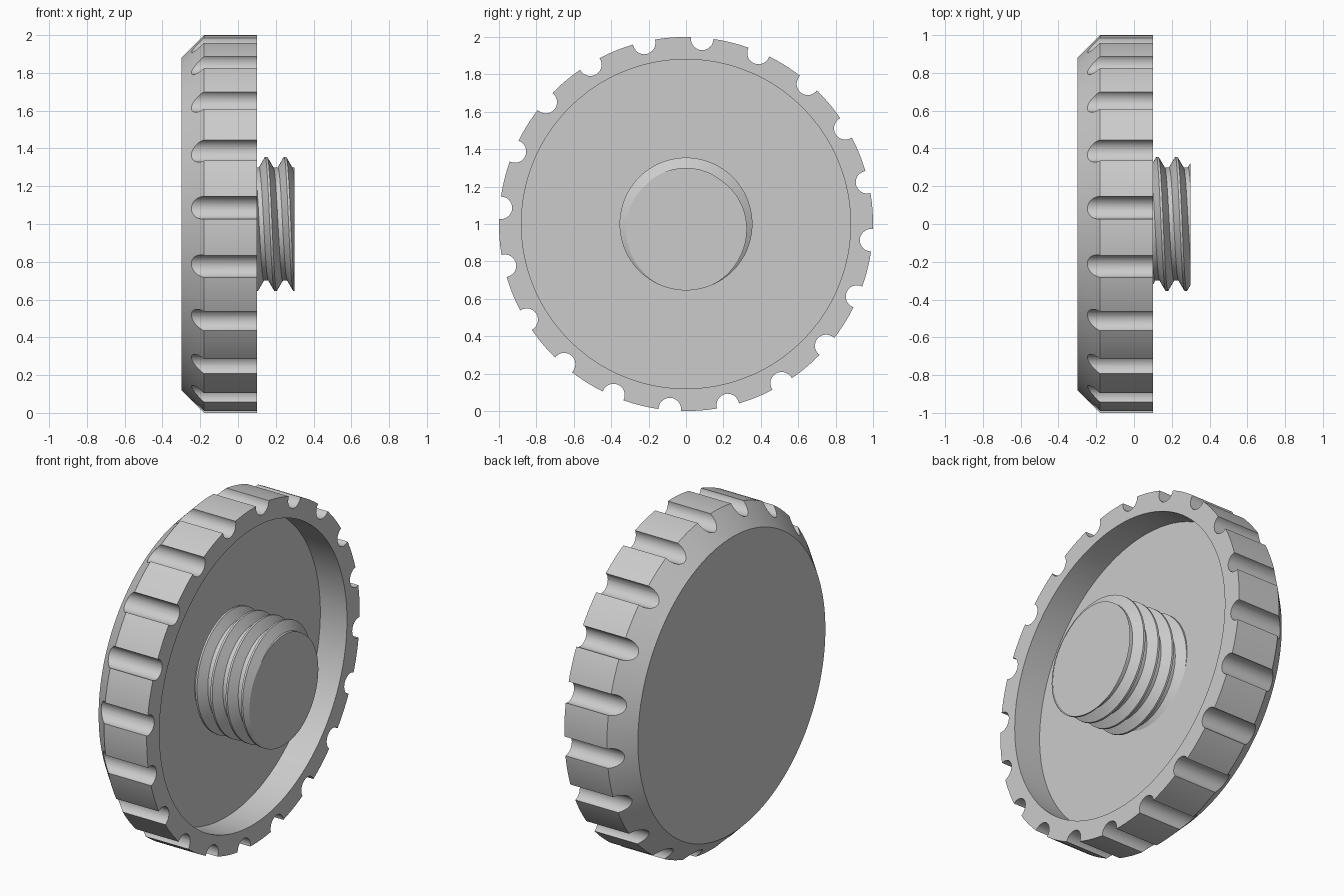
import bpy, bmesh, math
from mathutils import Matrix, Vector

CENTRE_Z = 1.0
FLOOR_X, TIP_X = -0.075, 0.3
TAU = math.tau

cube = bpy.data.objects.get("Cube")
if cube:
    bpy.data.objects.remove(cube, do_unlink=True)

grey = bpy.data.materials.new("plain_grey")
grey.use_nodes = True
colour = (0.6, 0.6, 0.6, 1)
grey.diffuse_color = colour
grey.node_tree.nodes["Principled BSDF"].inputs["Base Color"].default_value = colour


def add_object(name, bm):
    bmesh.ops.recalc_face_normals(bm, faces=bm.faces)
    mesh = bpy.data.meshes.new(name)
    bm.to_mesh(mesh)
    bm.free()
    mesh.materials.append(grey)
    obj = bpy.data.objects.new(name, mesh)
    obj.location.z = CENTRE_Z
    bpy.context.collection.objects.link(obj)
    return obj


def activate(obj):
    bpy.ops.object.select_all(action="DESELECT")
    obj.select_set(True)
    bpy.context.view_layer.objects.active = obj


def around(x, r, angle):
    return Vector((x, r * math.cos(angle), r * math.sin(angle)))


# Cupped knob head, turned about the x axis
def knob_head():
    profile = [(-0.3, 0.88), (-0.18, 1), (0.1, 1), (0.1, 0.88), (FLOOR_X, 0.88)]
    bm = bmesh.new()
    n = 160
    rings = [[bm.verts.new(around(x, r, TAU * i / n)) for i in range(n)]
             for x, r in profile]
    for a, b in zip(rings, rings[1:]):
        for i in range(n):
            j = (i + 1) % n
            bm.faces.new((a[i], a[j], b[j], b[i]))
    bm.faces.new(rings[0])
    bm.faces.new(rings[-1])
    return add_object("knob_head", bm)


# Ring of round grip grooves, cut out of the rim
def groove_cutter():
    bm = bmesh.new()
    turn = Matrix.Rotation(math.pi / 2, 4, "Y")
    for k in range(20):
        place = Matrix.Translation(around(-0.1, 0.993, math.radians(13 + 18 * k)))
        bmesh.ops.create_cone(bm, cap_ends=True, segments=32, radius1=0.06,
                              radius2=0.06, depth=0.7, matrix=place @ turn)
    return add_object("groove_cutter", bm)


# Helical thread with narrow flat crests and slightly wider flat roots
def threaded_stud():
    pitch, start, base = 0.1, 0.124, FLOOR_X - 0.02
    root, crest = 0.3, 0.355
    crest_half, root_half = 0.006, 0.038

    def radius(x, angle):
        d = (x - start) / pitch - angle / TAU
        d = abs(d - round(d)) * pitch
        t = (d - crest_half) / (root_half - crest_half)
        return crest + (root - crest) * min(max(t, 0), 1)

    bm = bmesh.new()
    n = 96
    columns = []
    for i in range(n + 1):
        angle = TAU * i / n
        column = []
        for lap in range(-5, 4):
            for step in (-root_half, -crest_half, crest_half, root_half):
                x = start + pitch * (lap + i / n) + step
                x = min(max(x, base), TIP_X)
                column.append(bm.verts.new(around(x, radius(x, angle), angle)))
        columns.append(column)
    for a, b in zip(columns, columns[1:]):
        for k in range(len(a) - 1):
            bm.faces.new((a[k], a[k + 1], b[k + 1], b[k]))
    bmesh.ops.remove_doubles(bm, verts=bm.verts, dist=0.00005)
    # Flat ends
    for end in (base, TIP_X):
        edges = [e for e in bm.edges if e.is_boundary
                 and all(abs(v.co.x - end) < 0.001 for v in e.verts)]
        bmesh.ops.holes_fill(bm, edges=edges, sides=0)
    return add_object("threaded_stud", bm)


head = knob_head()
cutter = groove_cutter()
cutter.hide_render = True
cut = head.modifiers.new("grooves", "BOOLEAN")
cut.operation = "DIFFERENCE"
cut.solver = "EXACT"
cut.object = cutter
activate(head)
bpy.ops.object.modifier_apply(modifier=cut.name)
bpy.data.objects.remove(cutter, do_unlink=True)

for part in (head, threaded_stud()):
    activate(part)
    bpy.ops.object.shade_smooth_by_angle(angle=math.radians(25))
